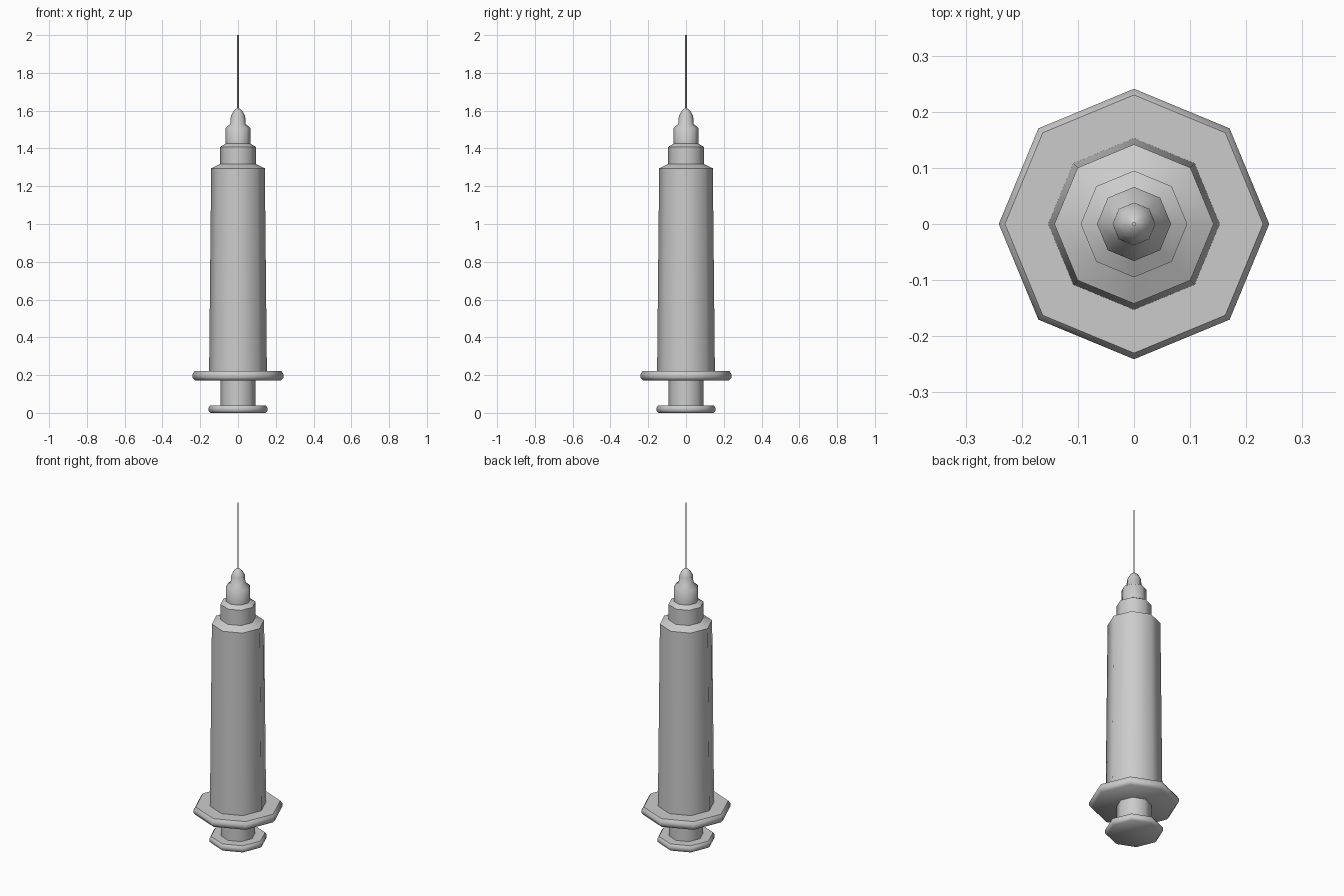
import bpy, bmesh
from math import cos, sin, pi, radians

if "Cube" in bpy.data.objects:
    bpy.data.objects.remove(bpy.data.objects["Cube"])

SIDES = 8


def lathe(name, profile, sides=SIDES):
    """Closed turned part from (radius, z) points, corner on the x axis."""
    bm = bmesh.new()
    rings = []
    for r, z in profile:
        rings.append([bm.verts.new((r * cos(2 * pi * i / sides),
                                    r * sin(2 * pi * i / sides), z))
                      for i in range(sides)])
    for a, b in zip(rings, rings[1:]):
        for i in range(sides):
            j = (i + 1) % sides
            bm.faces.new((a[i], a[j], b[j], b[i]))
    bm.faces.new(rings[0][::-1])
    bm.faces.new(rings[-1])
    me = bpy.data.meshes.new(name)
    bm.to_mesh(me)
    bm.free()
    ob = bpy.data.objects.new(name, me)
    bpy.context.collection.objects.link(ob)
    bpy.ops.object.select_all(action='DESELECT')
    ob.select_set(True)
    bpy.context.view_layer.objects.active = ob
    bpy.ops.object.shade_smooth_by_angle(angle=radians(50))
    return ob


# Thumb plate and plunger rod
lathe("thumb_plate", [(0.145, 0.0), (0.156, 0.011), (0.156, 0.028), (0.147, 0.04)])
lathe("plunger_rod", [(0.093, 0.035), (0.093, 0.18)])

# Finger flange with softened rim
lathe("finger_flange", [(0.228, 0.172), (0.241, 0.186), (0.241, 0.205), (0.23, 0.221)])

# Tapered barrel with its stepped nozzle
lathe("barrel", [(0.153, 0.215), (0.142, 1.295), (0.095, 1.318),
                 (0.095, 1.408), (0.066, 1.425),
                 (0.066, 1.508), (0.040, 1.53),
                 (0.038, 1.572), (0.024, 1.597), (0.005, 1.614)])

# Needle
lathe("needle", [(0.004, 1.60), (0.004, 2.0)])
